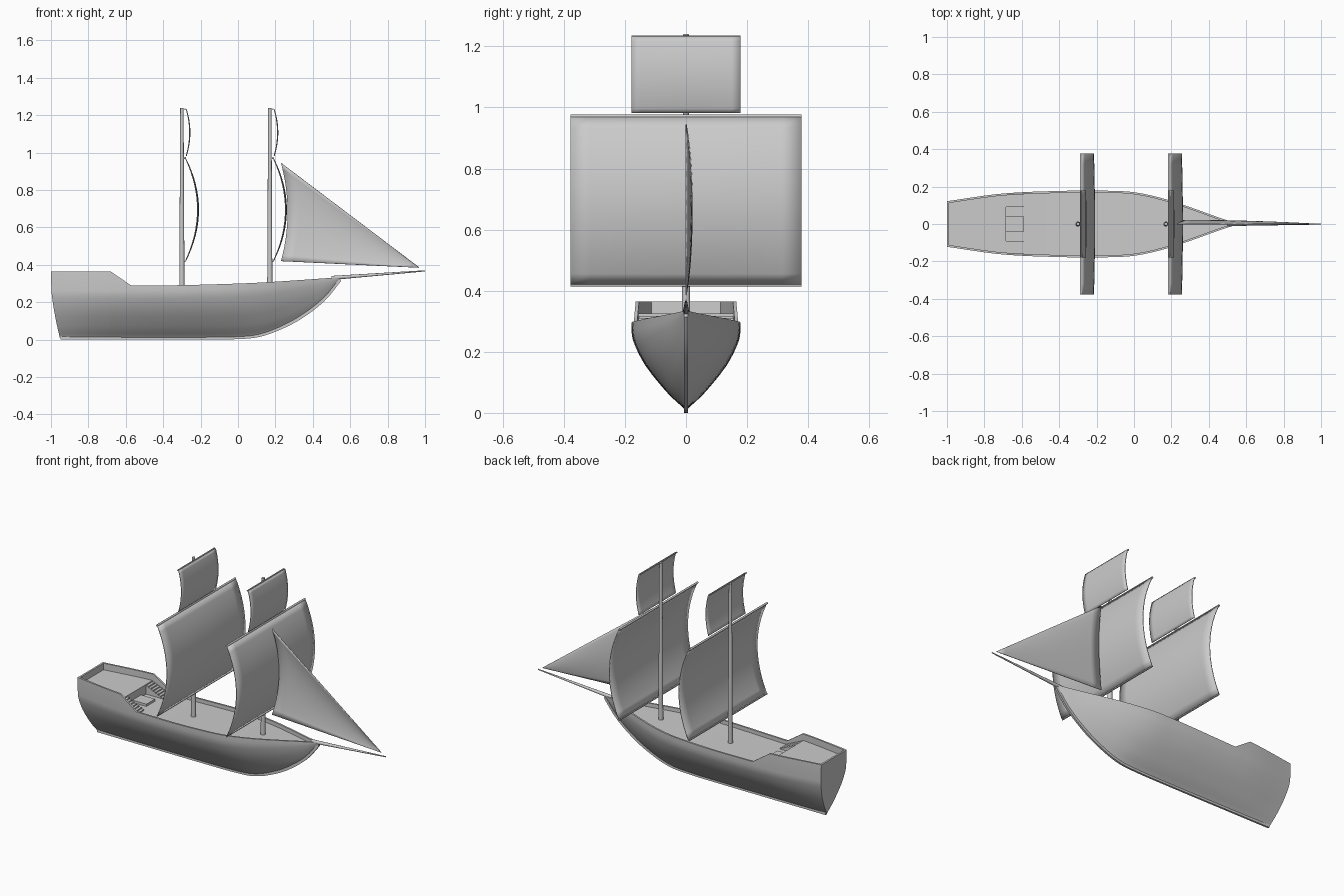
import bpy, bmesh, math
from mathutils import Vector

if "Cube" in bpy.data.objects:
    bpy.data.objects.remove(bpy.data.objects["Cube"])


def finish(name, bm, smooth=True, thickness=0):
    bmesh.ops.recalc_face_normals(bm, faces=bm.faces)
    me = bpy.data.meshes.new(name)
    bm.to_mesh(me)
    bm.free()
    ob = bpy.data.objects.new(name, me)
    bpy.context.collection.objects.link(ob)
    if thickness:
        mod = ob.modifiers.new("thickness", 'SOLIDIFY')
        mod.thickness = thickness
        mod.offset = 0
    if smooth:
        bpy.ops.object.select_all(action='DESELECT')
        ob.select_set(True)
        bpy.context.view_layer.objects.active = ob
        bpy.ops.object.shade_smooth_by_angle(angle=math.radians(35))
    return ob


def curve(table, x):
    """Smooth interpolation through (x, value) points."""
    n = len(table)
    if x <= table[0][0]:
        return table[0][1]
    if x >= table[-1][0]:
        return table[-1][1]

    def slope(i):
        a, b = table[max(i - 1, 0)], table[min(i + 1, n - 1)]
        return (b[1] - a[1]) / (b[0] - a[0])
    i = max(k for k in range(n - 1) if table[k][0] <= x)
    (x0, y0), (x1, y1) = table[i], table[i + 1]
    h = x1 - x0
    t = (x - x0) / h
    return ((2*t**3 - 3*t*t + 1) * y0 + (t**3 - 2*t*t + t) * h * slope(i)
            + (3*t*t - 2*t**3) * y1 + (t**3 - t*t) * h * slope(i + 1))


def loft(name, rings, closed=True, caps=True, **kw):
    bm = bmesh.new()
    rows = [[bm.verts.new(p) for p in r] for r in rings]
    n = len(rows[0])
    for a, b in zip(rows, rows[1:]):
        for i in range(n if closed else n - 1):
            j = (i + 1) % n
            bm.faces.new((a[i], a[j], b[j], b[i]))
    if caps:
        bm.faces.new(rows[0])
        bm.faces.new(rows[-1])
    return finish(name, bm, **kw)


def spar(name, a, b, r1, r2, sides=12):
    a, b = Vector(a), Vector(b)
    bm = bmesh.new()
    bmesh.ops.create_cone(bm, cap_ends=True, segments=sides, radius1=r1,
                          radius2=r2, depth=(b - a).length)
    q = (b - a).to_track_quat('Z', 'Y').to_matrix().to_4x4()
    q.translation = (a + b) / 2
    bm.transform(q)
    return finish(name, bm)


def box(name, lo, hi):
    bm = bmesh.new()
    bmesh.ops.create_cube(bm, size=1)
    for v in bm.verts:
        v.co = [(l + h) / 2 + c * (h - l) for l, h, c in zip(lo, hi, v.co)]
    return finish(name, bm, smooth=False)


# Hull lines: half width, keel height, rail height, section shape
WIDTH = [(-1, .122), (-.7, .163), (-.35, .178), (-.15, .178), (0, .17), (.15, .138),
         (.3, .09), (.45, .036), (.545, .005)]
KEEL = [(-1, .01), (-.2, .01), (0, .013), (.1, .022), (.2, .053), (.33, .118),
        (.46, .218), (.545, .322)]
RAIL = [(-1, .29), (-.4, .29), (0, .3), (.2, .31), (.545, .334)]
SECTION = [(0, .02), (.03, .06), (.15, .27), (.3, .48), (.53, .76), (.82, .975), (1, 1)]
STEP = -.685


def hull_ring(x, deck):
    w, k, main = curve(WIDTH, x), curve(KEEL, x), curve(RAIL, x)
    rail = main + .075 * min(max((-.57 - x) / .11, 0), 1)
    half = []
    for t in [0, .03, .08, .15, .22, .3, .4, .53, .65, .75, .82, .9]:
        half.append((w * curve(SECTION, t), k + t * (main - k)))
    inner = max(w - .011, w * .4)
    floor = {'rail': rail - .001, 'poop': .325}.get(deck, max(main - .023, k + .004))
    half += [(w, rail), (inner, rail), (inner, floor)]
    aft = min(max((-.8 - x) / .2, 0), 1)
    pts = [(x + .05 * aft * max(1 - z / .3, 0) ** 1.5, y, z) for y, z in half]
    return pts + [(a, -y, z) for a, y, z in reversed(pts)]


# Hull with bulwarks, raised stern deck and main deck in one loft
stations = [(-1, 'rail'), (-.989, 'rail'), (-.988, 'poop'), (-.93, 'poop'), (-.87, 'poop'),
            (-.8, 'poop'), (-.74, 'poop'), (STEP, 'poop'), (STEP + .001, 'main'),
            (-.68, 'main'), (-.625, 'main'), (-.57, 'main')]
stations += [(-.57 + 1.115 * i / 36, 'main') for i in range(1, 37)]
loft("hull", [hull_ring(x, d) for x, d in stations])

# Keel and stem
rings = []
for i in range(50):
    x = -.948 + 1.493 * i / 49
    k = curve(KEEL, x)
    d = (curve(KEEL, x + .005) - curve(KEEL, x - .005)) / .01
    n = Vector((d, 0, -1)).normalized() * .01
    rings.append([(x, -.006, k + .008), (x, .006, k + .008),
                  (x + n.x, .006, k + n.z), (x + n.x, -.006, k + n.z)])
loft("keel", rings)

# Stairs to the stern deck and the low landing between them
for side, s in (("left", 1), ("right", -1)):
    for i in range(7):
        x = STEP + .0163 * i
        y0, y1 = sorted((s * .09, s * .159))
        box(f"{side}_stair_{i + 1}", (x, y0, .26), (x + .0163, y1, .325 - .0075 * (i + 1)))
box("landing", (STEP, -.042, .26), (-.59, .042, .28))

# Bowsprit
spar("bowsprit", (.5, 0, .33), (1, 0, .368), .011, .003)


def square_sail(name, x, z0, z1, half, bulge):
    rings = []
    for i in range(17):
        t = i / 16
        row = []
        for j in range(13):
            u = j / 6 - 1
            row.append((x + bulge * 4 * t * (1 - t) * (1 - .08 * u * u), half * u,
                        z0 + (z1 - z0) * t))
        rings.append(row)
    loft(name, rings, closed=False, caps=False, thickness=.005)


# Masts, yards and square sails
for name, x in (("main", -.3), ("fore", .17)):
    spar(name + "_mast", (x, 0, .26), (x, 0, 1.24), .014, .009, 16)
    square_sail(name + "_course_sail", x + .02, .422, .968, .378, .069)
    square_sail(name + "_top_sail", x + .023, .982, 1.232, .178, .02)
    for part, z, half, r in (("lower_yard", .418, .378, .004), ("middle_yard", .971, .378, .006),
                             ("upper_yard", 1.232, .178, .004)):
        spar(f"{name}_{part}", (x + .017, -half, z), (x + .017, half, z), r, r)

# Triangular staysail with hollow after edge, bellied to one side
tack = Vector((.97, 0, .385))
rings = []
for i in range(17):
    t = i / 16
    edge = Vector((.23 + .035 * 4 * t * (1 - t), 0, .42 + .525 * t))
    row = []
    for j in range(13):
        u = .998 * j / 12
        p = edge.lerp(tack, u)
        p.y = .02 * math.sin(math.pi * t) ** .8 * (1 - u * u)
        row.append(p)
    rings.append(row)
loft("staysail", rings, closed=False, caps=False, thickness=.004)
